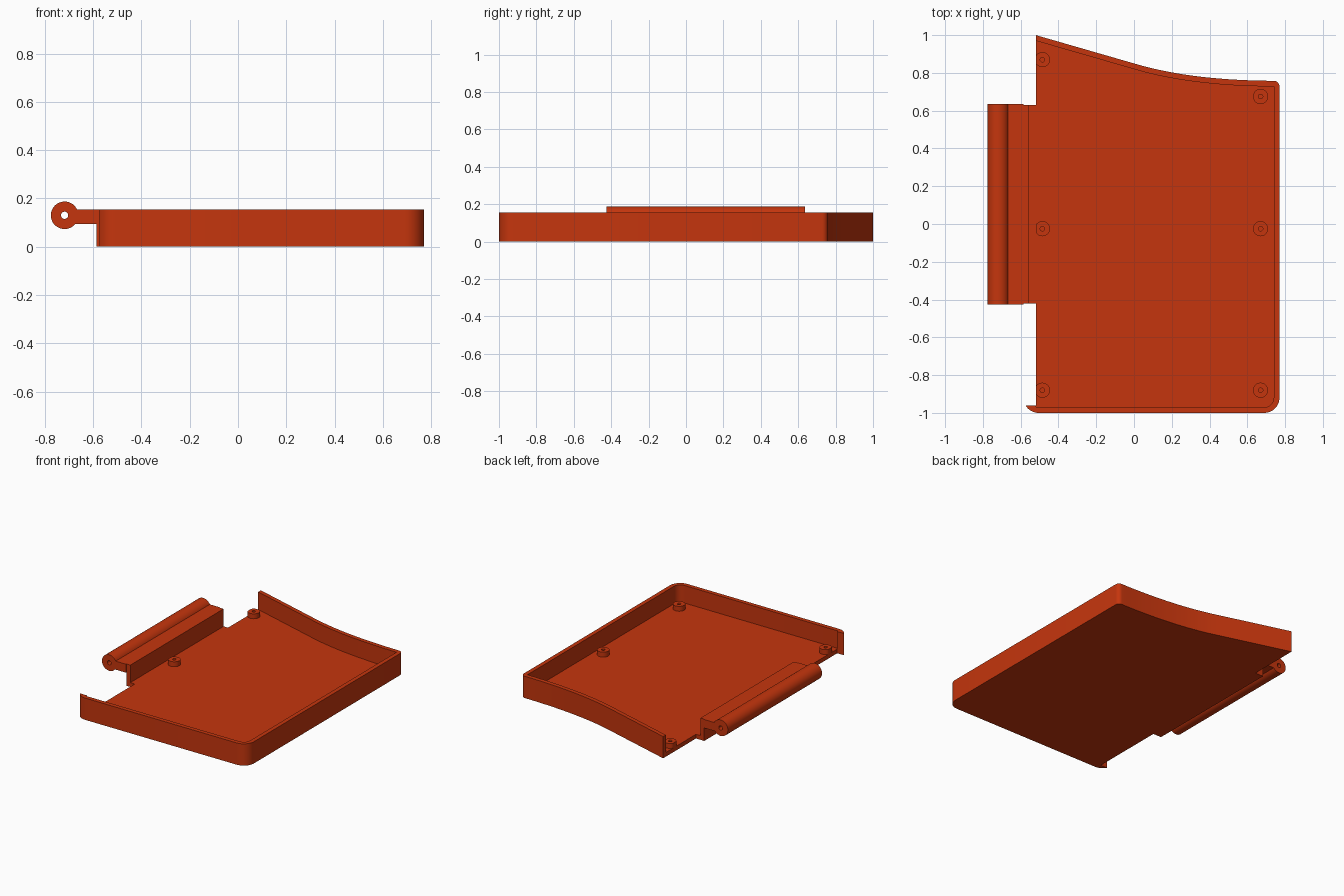
import bpy, bmesh, math
from mathutils import Matrix

if "Cube" in bpy.data.objects:
    bpy.data.objects.remove(bpy.data.objects["Cube"])

HEIGHT, FLOOR, WALL = 0.155, 0.03, 0.03
LEFT, RIGHT = -0.52, 0.77

red = bpy.data.materials.new("orange_red")
red.diffuse_color = (0.56, 0.036, 0.004, 1)
red.use_nodes = True
red.node_tree.nodes["Principled BSDF"].inputs["Base Color"].default_value = red.diffuse_color


def make_object(name, bm):
    bmesh.ops.recalc_face_normals(bm, faces=bm.faces)
    mesh = bpy.data.meshes.new(name)
    bm.to_mesh(mesh)
    bm.free()
    mesh.materials.append(red)
    obj = bpy.data.objects.new(name, mesh)
    bpy.context.collection.objects.link(obj)
    return obj


def smooth(obj):
    bpy.ops.object.select_all(action='DESELECT')
    obj.select_set(True)
    bpy.context.view_layer.objects.active = obj
    bpy.ops.object.shade_smooth_by_angle(angle=math.radians(30))


def prism(name, outline, z0, z1):
    bm = bmesh.new()
    face = bm.faces.new([bm.verts.new((x, y, z0)) for x, y in outline])
    top = bmesh.ops.extrude_face_region(bm, geom=[face])["geom"]
    verts = [v for v in top if isinstance(v, bmesh.types.BMVert)]
    bmesh.ops.translate(bm, vec=(0, 0, z1 - z0), verts=verts)
    return make_object(name, bm)


def tube(name, outer, inner, length, matrix, sides=48):
    bm = bmesh.new()
    rings = []
    for r, z in ((outer, 0), (outer, length), (inner, length), (inner, 0)):
        rings.append([bm.verts.new((r * math.cos(2 * math.pi * i / sides),
                                    r * math.sin(2 * math.pi * i / sides), z))
                      for i in range(sides)])
    for a, b in zip(rings, rings[1:] + rings[:1]):
        for i in range(sides):
            j = (i + 1) % sides
            bm.faces.new((a[i], a[j], b[j], b[i]))
    bm.transform(matrix)
    return make_object(name, bm)


def arc(cx, cy, r, start, end, n=10):
    angles = [math.radians(start + (end - start) * i / n) for i in range(n + 1)]
    return [(cx + r * math.cos(a), cy + r * math.sin(a)) for a in angles]


def back_edge(drop):
    # straight slope running into a gentle sweep
    pts = [(LEFT, 1.0 - drop)]
    for i in range(21):
        t = i / 20
        u = 1 - t
        pts.append((2 * u * t * 0.3 + t * t * 0.74,
                    u * u * 0.85 + 2 * u * t * 0.76 + t * t * 0.758 - drop))
    return pts


# Tray: full outline with a hinge tongue and a front corner stub
outer = (back_edge(0) + arc(0.74, 0.728, 0.03, 80, 0, 6)
         + arc(RIGHT - 0.08, -0.92, 0.08, 0, -90)
         + arc(-0.505, -0.92, 0.08, -90, -150)
         + [(LEFT, -0.96), (LEFT, -0.42), (-0.585, -0.42), (-0.585, 0.63), (LEFT, 0.63)])
tray = prism("tray", outer, 0, HEIGHT)

# Hollow inside, open along the left
inner = (back_edge(WALL) + arc(RIGHT - 0.08, -0.92, 0.05, 0, -90)
         + [(LEFT, -0.97), (LEFT, -0.96), (-0.555, -0.95), (-0.555, 0.95)])
cavity = prism("cavity_cutter", inner, FLOOR, HEIGHT + 0.1)
cut = tray.modifiers.new("hollow", 'BOOLEAN')
cut.operation, cut.solver, cut.object = 'DIFFERENCE', 'EXACT', cavity
bpy.context.view_layer.objects.active = tray
bpy.ops.object.modifier_apply(modifier=cut.name)
bpy.data.objects.remove(cavity)
smooth(tray)

# Hinge barrel and the flange joining it to the tray
turn = Matrix.Translation((-0.718, 0.635, 0.13)) @ Matrix.Rotation(math.pi / 2, 4, 'X')
smooth(tube("hinge_barrel", 0.057, 0.015, 1.06, turn))
prism("hinge_flange", [(-0.69, -0.425), (-0.585, -0.425), (-0.585, 0.635), (-0.69, 0.635)],
      0.095, HEIGHT)

# Screw bosses, trimmed flush with the open edge
for i, (x, y) in enumerate([(-0.485, 0.87), (-0.485, -0.025), (-0.485, -0.88),
                            (0.67, 0.675), (0.67, -0.025), (0.67, -0.88)]):
    boss = tube(f"screw_boss_{i + 1}", 0.04, 0.012, 0.035,
                Matrix.Translation((x, y, FLOOR)), 32)
    for v in boss.data.vertices:
        v.co.x = max(v.co.x, LEFT)
    smooth(boss)
